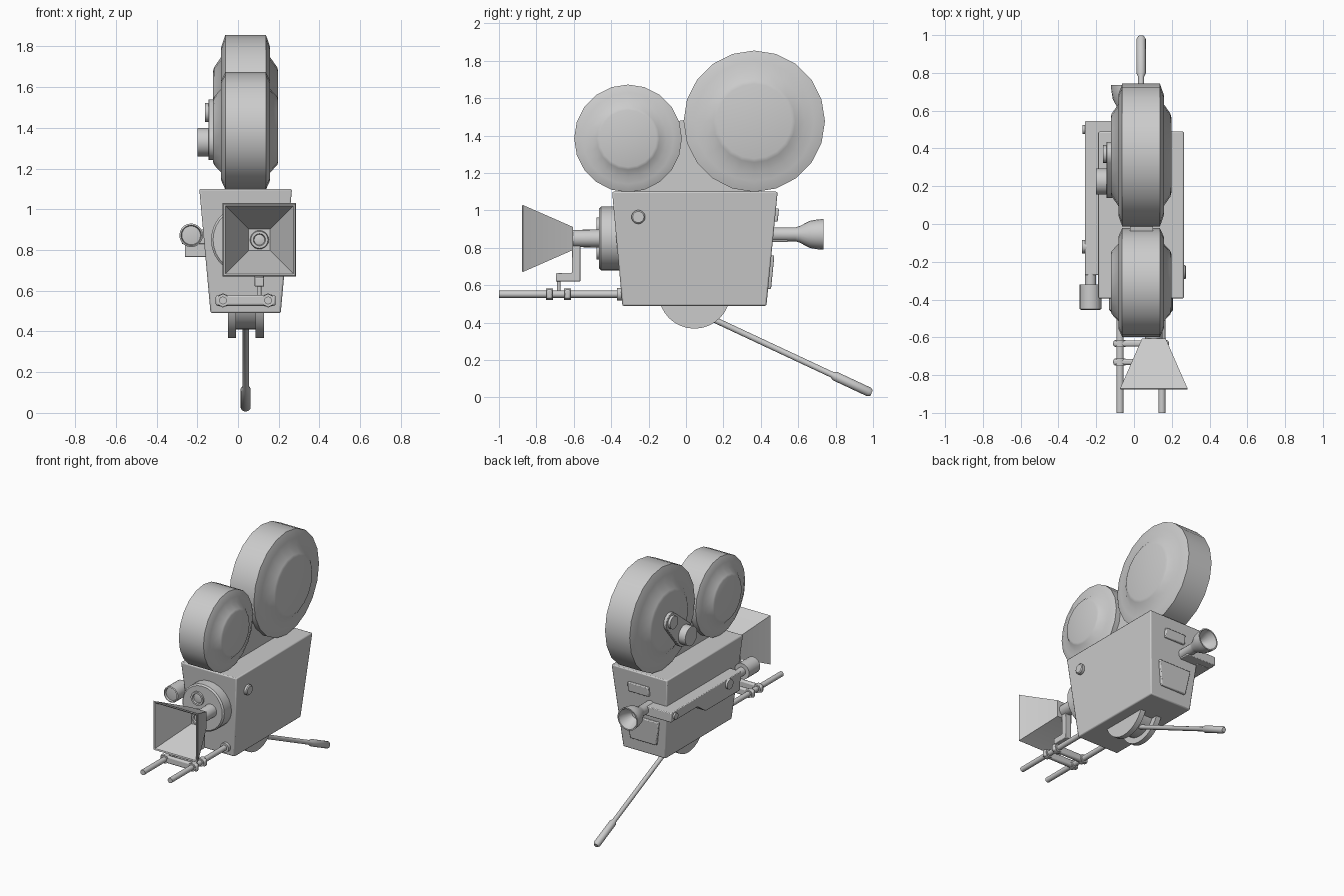
import bpy, bmesh, math
from mathutils import Vector

if "Cube" in bpy.data.objects:
    bpy.data.objects.remove(bpy.data.objects["Cube"])

CX = 0.0375  # centre plane of the camera


def finish(name, bm, angle=35, bevel=0.0):
    bmesh.ops.recalc_face_normals(bm, faces=bm.faces)
    me = bpy.data.meshes.new(name)
    bm.to_mesh(me)
    bm.free()
    me.shade_smooth()
    me.set_sharp_from_angle(angle=math.radians(angle))
    ob = bpy.data.objects.new(name, me)
    bpy.context.collection.objects.link(ob)
    if bevel:
        m = ob.modifiers.new("Bevel", 'BEVEL')
        m.width, m.segments, m.limit_method = bevel, 2, 'ANGLE'
    return ob


def lathe(name, origin, axis, profile, segs=20, angle=35, phase=0.0):
    """Spin (distance along axis, radius) points; radius 0 closes the end."""
    o, a = Vector(origin), Vector(axis).normalized()
    u = a.cross(Vector((0, 0, 1))) if abs(a.z) < 0.9 else Vector((1, 0, 0))
    u.normalize()
    v = a.cross(u)
    bm = bmesh.new()
    rings = []
    for t, r in profile:
        if r == 0:
            rings.append([bm.verts.new(o + a * t)])
        else:
            angs = [phase + 2 * math.pi * i / segs for i in range(segs)]
            rings.append([bm.verts.new(o + a * t + (u * math.cos(k) + v * math.sin(k)) * r) for k in angs])
    for p, q in zip(rings, rings[1:]):
        for i in range(segs):
            j = (i + 1) % segs
            if len(p) == 1:
                bm.faces.new((p[0], q[j], q[i]))
            elif len(q) == 1:
                bm.faces.new((p[i], p[j], q[0]))
            else:
                bm.faces.new((p[i], p[j], q[j], q[i]))
    return finish(name, bm, angle)


def rod(name, p, q, r, segs=16):
    d = Vector(q) - Vector(p)
    n = d.length
    return lathe(name, p, d, [(0, 0), (0, r), (n, r), (n, 0)], segs)


def box(name, lo, hi, bevel=0.005):
    bm = bmesh.new()
    bmesh.ops.create_cube(bm, size=1)
    for v in bm.verts:
        v.co = [(l + h) / 2 + c * (h - l) for l, h, c in zip(lo, hi, v.co)]
    return finish(name, bm, bevel=bevel)


def loft(name, ring_a, ring_b, bevel=0.0):
    bm = bmesh.new()
    a = [bm.verts.new(p) for p in ring_a]
    b = [bm.verts.new(p) for p in ring_b]
    bm.faces.new(a)
    bm.faces.new(b)
    for i in range(len(a)):
        j = (i + 1) % len(a)
        bm.faces.new((a[i], a[j], b[j], b[i]))
    return finish(name, bm, bevel=bevel)


def prism(name, pts, x0, x1, bevel=0.0):
    return loft(name, [(x0, y, z) for y, z in pts], [(x1, y, z) for y, z in pts], bevel)


def rect(x0, x1, y0, y1, z):
    return [(x0, y0, z), (x1, y0, z), (x1, y1, z), (x0, y1, z)]


# tapered body
loft("camera_body", rect(-0.135, 0.21, -0.34, 0.43, 0.49),
     rect(-0.19, 0.265, -0.395, 0.49, 1.10), 0.008)

# film magazines and the web joining them
for name, y, z, r in (("front_magazine", -0.31, 1.385, 0.288), ("rear_magazine", 0.365, 1.477, 0.378)):
    k = r / 0.378
    half = [(0.16, 0), (0.16, 0.2 * k), (0.155, 0.22 * k), (0.12, 0.27 * k), (0.12, 0.32 * k), (0.10, r)]
    prof = half + [(-x, q) for x, q in reversed(half)]
    lathe(name, (CX, y, z), (1, 0, 0), prof, 20, 50)
prism("magazine_web", [(-0.3, 1.09), (0.36, 1.09), (0.36, 1.475), (0.0, 1.48), (-0.03, 1.48), (-0.3, 1.38)],
      -0.02, 0.1)

# drive arm with its motor knob on the left of the rear magazine
hub, motor = Vector((0.37, 1.475)), Vector((0.225, 1.33))
d = hub - motor
base = math.atan2(d.y, d.x)
arm = []
for c, r, s in ((hub, 0.065, -90), (motor, 0.088, 90)):
    for i in range(9):
        k = base + math.radians(s + i * 22.5)
        arm.append((c.x + r * math.cos(k), c.y + r * math.sin(k)))
prism("drive_arm", arm, -0.145, -0.115, 0.003)
rod("drive_hub", (-0.14, *hub), (-0.163, *hub), 0.047)
rod("drive_motor", (-0.14, *motor), (-0.2, *motor), 0.07, 20)

# lens turret with two spare lenses and the main lens
lathe("lens_turret", (CX, -0.35, 0.85), (0, -1, 0),
      [(0, 0), (0, 0.17), (0.105, 0.17), (0.115, 0.16), (0.115, 0)], 28)
for s in (-1, 1):
    lathe("spare_lens", (0.0, -0.46, 0.85 + s * 0.063), (0, -1, 0),
          [(0, 0), (0, 0.05), (0.018, 0.05), (0.018, 0.036), (0.008, 0.032), (0.014, 0)])
lathe("main_lens", (0.105, -0.45, 0.85), (0, -1, 0),
      [(0, 0), (0, 0.048), (0.165, 0.046), (0.18, 0.042), (0.18, 0.03), (0.17, 0.026), (0.176, 0)])

# square lens hood
q = math.sqrt(2)
lathe("lens_hood", (0.105, -0.605, 0.85), (0, -1, 0),
      [(0, 0), (0, 0.062 * q), (0.26, 0.176 * q), (0.266, 0.18 * q), (0.272, 0.176 * q),
       (0.268, 0.167 * q), (0.008, 0.053 * q), (0.008, 0)], 4, 25, math.pi / 4)

# hood support
prism("hood_bracket", [(-0.61, 0.82), (-0.61, 0.665), (-0.695, 0.665), (-0.695, 0.62), (-0.565, 0.62), (-0.565, 0.82)],
      0.082, 0.128, 0.004)
rod("bracket_pin", (0.105, -0.68, 0.55), (0.105, -0.68, 0.63), 0.01, 12)

# support rods, collars and clamp bars
for x in (-0.074, 0.148):
    rod("support_rod", (x, -1.0, 0.552), (x, -0.3, 0.552), 0.019)
    rod("rod_collar", (x, -0.37, 0.552), (x, -0.32, 0.552), 0.034)
    for y in (-0.73, -0.633):
        rod("rod_clamp", (x, y - 0.019, 0.552), (x, y + 0.019, 0.552), 0.03)
for y in (-0.73, -0.633):
    box("clamp_bar", (-0.11, y - 0.016, 0.526), (0.185, y + 0.016, 0.578), 0.01)

# side viewfinder: housing, bracket, front lens and knobs
box("viewfinder_housing", (-0.26, -0.27, 0.83), (-0.15, 0.49, 0.9))
box("viewfinder_crossbar", (-0.26, 0.46, 0.832), (-0.02, 0.545, 0.9))
prism("viewfinder_bracket", [(-0.26, 0.84), (-0.26, 0.765), (0.14, 0.765), (0.25, 0.84)], -0.26, -0.14, 0.004)
lathe("viewfinder_lens", (-0.23, -0.26, 0.872), (0, -1, 0),
      [(0, 0), (0, 0.03), (0.06, 0.03), (0.06, 0.058), (0.19, 0.058), (0.194, 0.05), (0.18, 0.046), (0.186, 0)])
rod("viewfinder_knob_rear", (-0.25, 0.5, 0.866), (-0.272, 0.5, 0.866), 0.024)
rod("viewfinder_knob_front", (-0.25, -0.12, 0.866), (-0.276, -0.12, 0.866), 0.036)

# flared eyepiece
lathe("eyepiece", (-0.04, 0.45, 0.872), (0, 1, 0),
      [(0, 0), (0, 0.037), (0.135, 0.037), (0.16, 0.045), (0.21, 0.072), (0.255, 0.08), (0.285, 0.082),
       (0.285, 0.073), (0.25, 0.065), (0.19, 0.03), (0.19, 0)], 20, 45)


# rear panels following the slope of the back face
def back(x, z, out):
    return (x, 0.43 + 0.06 * (z - 0.49) / 0.61 + out, z)


for name, w in (("rear_upper_plate", [(-0.04, 1.01), (0.13, 1.01), (0.13, 0.94), (-0.04, 0.94)]),
                ("rear_lower_plate", [(-0.105, 0.76), (0.165, 0.76), (0.135, 0.58), (-0.075, 0.58)])):
    loft(name, [back(x, z, -0.01) for x, z in w], [back(x, z, 0.016) for x, z in w], 0.006)

# button on the right side
lathe("side_button", (0.24, -0.255, 0.965), (1, 0, 0),
      [(0, 0), (0, 0.037), (0.03, 0.037), (0.036, 0.03), (0.036, 0)])

# tilt head below the body
for x in (-0.03, 0.107):
    rod("tilt_plate", (x - 0.02, 0.045, 0.56), (x + 0.02, 0.045, 0.56), 0.192, 32)
rod("tilt_core", (-0.015, 0.045, 0.56), (0.09, 0.045, 0.56), 0.15, 32)

# pan handle with grip
start, end = Vector((CX, 0.1, 0.44)), Vector((CX, 0.992, 0.023))
n = (end - start).length
lathe("pan_handle", start, end - start,
      [(0, 0), (0, 0.016), (n - 0.235, 0.016), (n - 0.215, 0.025), (n - 0.015, 0.025), (n, 0.016), (n, 0)], 16, 40)
